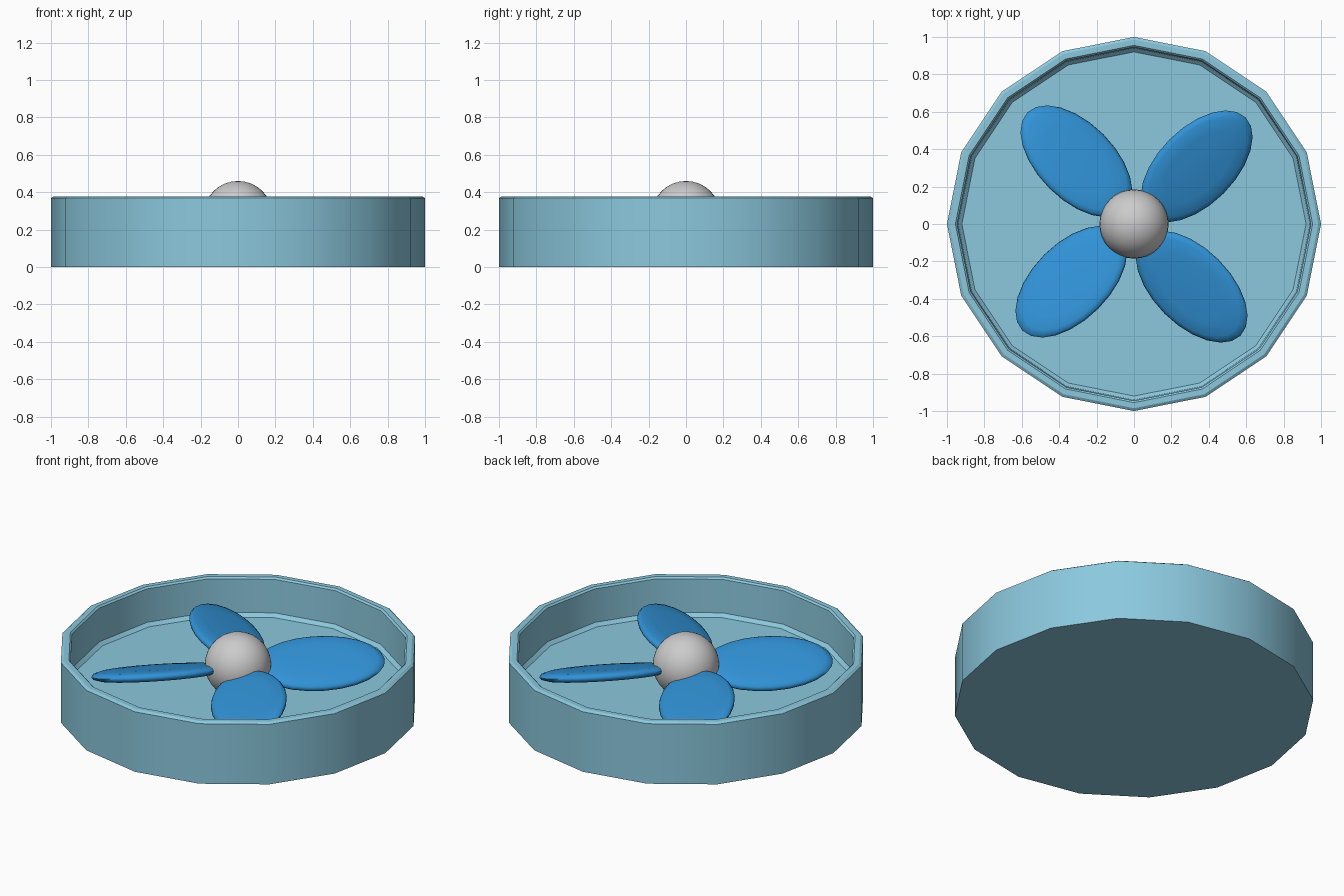
import bpy, bmesh, math
from mathutils import Matrix

if "Cube" in bpy.data.objects:
    bpy.data.objects.remove(bpy.data.objects["Cube"])


def material(name, color):
    m = bpy.data.materials.new(name)
    m.diffuse_color = color
    m.use_nodes = True
    m.node_tree.nodes["Principled BSDF"].inputs["Base Color"].default_value = m.diffuse_color
    return m


def finish(name, bm, mat=None, angle=30):
    bmesh.ops.recalc_face_normals(bm, faces=bm.faces)
    me = bpy.data.meshes.new(name)
    bm.to_mesh(me)
    bm.free()
    ob = bpy.data.objects.new(name, me)
    bpy.context.collection.objects.link(ob)
    if mat:
        me.materials.append(mat)
    bpy.ops.object.select_all(action='DESELECT')
    ob.select_set(True)
    bpy.context.view_layer.objects.active = ob
    bpy.ops.object.shade_smooth_by_angle(angle=math.radians(angle))
    return ob


def loft(rings, n, point):
    # stacked closed rings with capped ends
    bm = bmesh.new()
    loops = [[bm.verts.new(point(r, z, 2 * math.pi * i / n)) for i in range(n)]
             for r, z in rings]
    for a, b in zip(loops, loops[1:]):
        for i in range(n):
            j = (i + 1) % n
            bm.faces.new((a[i], a[j], b[j], b[i]))
    bm.faces.new(loops[0])
    bm.faces.new(loops[-1])
    return bm


light_blue = material("light_blue", (0.26, 0.58, 0.73, 1))
blade_blue = material("blade_blue", (0.03, 0.29, 0.68, 1))

# Sixteen-sided open housing
profile = [(1, 0), (1, 0.368), (0.985, 0.378), (0.955, 0.378), (0.945, 0.368),
           (0.94, 0.165), (0.92, 0.145)]
finish("housing", loft(profile, 16, lambda r, z, a: (r * math.cos(a), r * math.sin(a), z)),
       light_blue)

# Round hub
bm = bmesh.new()
bmesh.ops.create_uvsphere(bm, u_segments=32, v_segments=16, radius=0.185,
                          matrix=Matrix.Translation((0, 0, 0.275)))
finish("hub", bm)

# Four pitched oval blades
section = [(0.6, -0.03), (0.88, -0.024), (0.97, -0.014), (1, 0),
           (0.97, 0.014), (0.88, 0.024), (0.6, 0.03)]
for k in range(4):
    bm = loft(section, 24, lambda r, z, a: (0.455 + 0.37 * r * math.cos(a),
                                            -0.02 + 0.215 * r * math.sin(a), z))
    bm.transform(Matrix.Translation((0, 0, 0.26))
                 @ Matrix.Rotation(math.radians(45 + 90 * k), 4, 'Z')
                 @ Matrix.Rotation(math.radians(18), 4, 'X'))
    finish(f"blade_{k + 1}", bm, blade_blue, 60)
